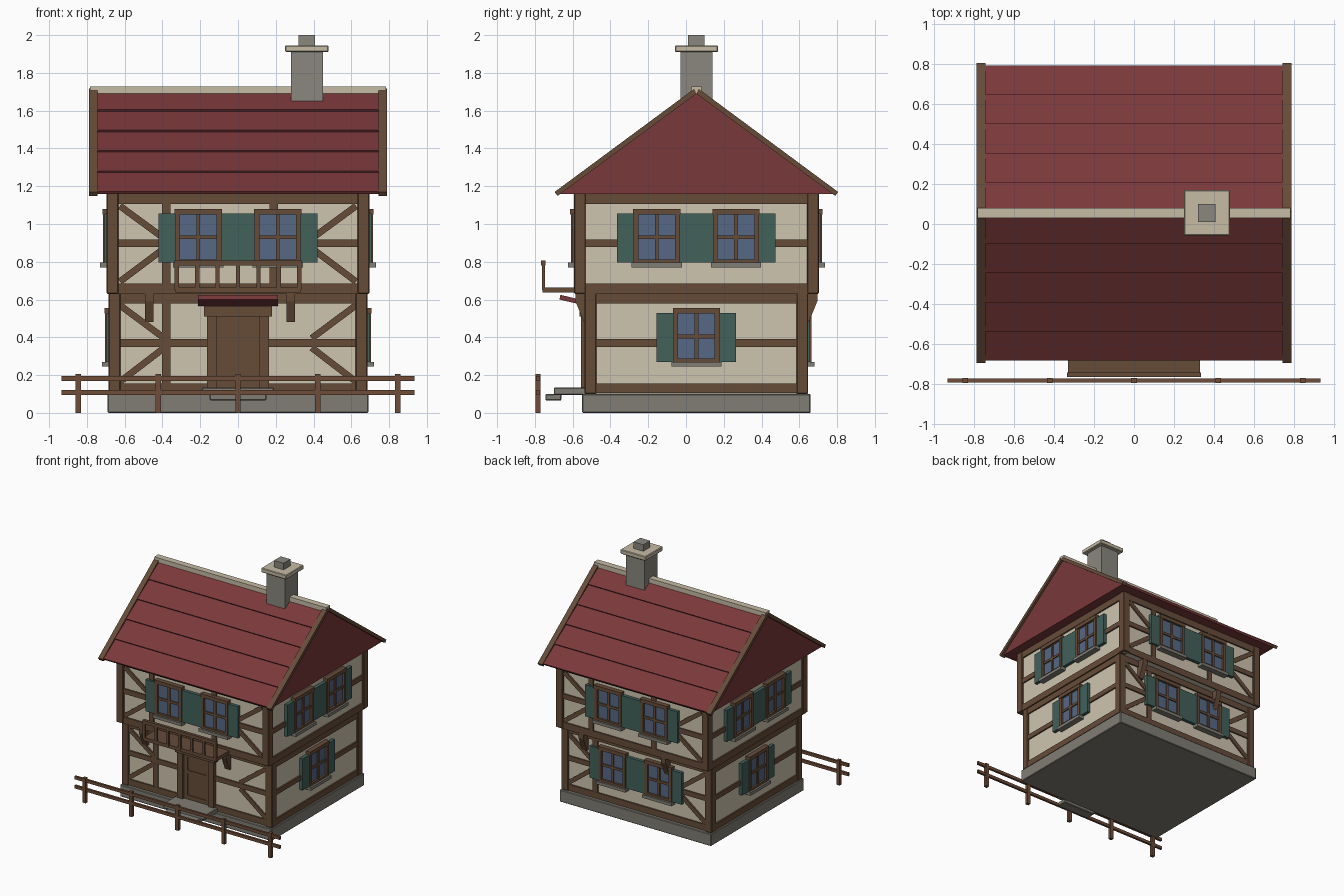
import bpy, bmesh, math
from mathutils import Matrix, Vector

if "Cube" in bpy.data.objects:
    bpy.data.objects.remove(bpy.data.objects["Cube"])

CY = 0.055  # house centre in y


def srgb(r, g, b):
    f = lambda c: c / 12.92 if c <= 0.04045 else ((c + 0.055) / 1.055) ** 2.4
    return (f(r / 255), f(g / 255), f(b / 255), 1)


MATS = {}
for mat_name, rgb in {
    "cream_plaster": (207, 197, 176), "timber_brown": (102, 76, 57), "roof_red": (122, 56, 58),
    "stone_grey": (128, 125, 117), "shutter_green": (66, 97, 90), "glass_blue": (86, 104, 132),
    "cap_cream": (198, 187, 165), "fence_brown": (110, 76, 56), "chimney_grey": (138, 135, 127),
}.items():
    m = bpy.data.materials.new(mat_name)
    m.diffuse_color = srgb(*rgb)
    m.use_nodes = True
    m.node_tree.nodes["Principled BSDF"].inputs["Base Color"].default_value = m.diffuse_color
    MATS[mat_name] = m

PARTS = {}  # part name -> (bmesh, material)


def part(name, mat):
    if name not in PARTS:
        PARTS[name] = (bmesh.new(), mat)
    return PARTS[name][0]


def box(name, mat, x, y, z, mtx=Matrix()):
    """Box from three (min, max) ranges, optionally transformed."""
    c = Vector([(a + b) / 2 for a, b in (x, y, z)])
    s = [abs(b - a) for a, b in (x, y, z)]
    bmesh.ops.create_cube(part(name, mat), size=1,
                          matrix=mtx @ Matrix.Translation(c) @ Matrix.Diagonal((*s, 1)))


def prism(name, mat, pts, x0, x1, mtx=Matrix()):
    """Profile of (y, z) points extruded along x."""
    bm = part(name, mat)
    a = [bm.verts.new(mtx @ Vector((x0, y, z))) for y, z in pts]
    b = [bm.verts.new(mtx @ Vector((x1, y, z))) for y, z in pts]
    faces = [bm.faces.new(a), bm.faces.new(b[::-1])]
    for i in range(len(pts)):
        j = (i + 1) % len(pts)
        faces.append(bm.faces.new((a[j], a[i], b[i], b[j])))
    bmesh.ops.recalc_face_normals(bm, faces=faces)


class Wall:
    """Local wall frame: u along the wall, z up, d outward from the plaster."""

    def __init__(self, turn, dist, half):
        self.m = Matrix.Translation((0, CY, 0)) @ Matrix.Rotation(turn * math.pi / 2, 4, 'Z')
        self.dist, self.half = dist, half

    def bar(self, name, mat, u, z, d):
        box(name, mat, u, (-self.dist - d[1], -self.dist - d[0]), z, self.m)

    def brace(self, u0, z0, u1, z1, w=0.035):
        length, ang = math.hypot(u1 - u0, z1 - z0), math.atan2(z1 - z0, u1 - u0)
        t = (self.m @ Matrix.Translation(((u0 + u1) / 2, -self.dist, (z0 + z1) / 2))
             @ Matrix.Rotation(-ang, 4, 'Y'))
        box("diagonal_braces", "timber_brown", (-length / 2, length / 2), (-0.012, 0.01),
            (-w / 2, w / 2), t)

    def window(self, u, z):
        """Window centred on u with its frame bottom at z."""
        t = "timber_brown"
        self.bar("window_glass", "glass_blue", (u - .1, u + .1), (z + .01, z + .26), (0, .018))
        for s in (-1, 1):
            self.bar("window_frames", t, (u + s * .097, u + s * .122), (z, z + .26), (0, .035))
            self.bar("shutters", "shutter_green", (u + s * .122, u + s * .21), (z, z + .26), (0, .027))
        self.bar("window_frames", t, (u - .125, u + .125), (z + .255, z + .285), (0, .038))
        self.bar("window_frames", t, (u - .1, u + .1), (z, z + .018), (0, .035))
        self.bar("window_bars", t, (u - .01, u + .01), (z + .01, z + .26), (0, .027))
        self.bar("window_bars", t, (u - .1, u + .1), (z + .125, z + .145), (0, .027))
        self.bar("window_sills", "stone_grey", (u - .133, u + .133), (z - .025, z), (0, .05))


# Stone base, plaster storeys
box("foundation", "stone_grey", (-.69, .69), (-.55, .66), (0, .1))
box("lower_walls", "cream_plaster", (-.67, .67), (CY - .575, CY + .575), (.09, .64))
box("upper_walls", "cream_plaster", (-.68, .68), (CY - .63, CY + .63), (.63, 1.17))

# Corner posts
for sx in (-1, 1):
    for sy in (-1, 1):
        for ox, oy, z in ((.685, .592, (.1, .635)), (.695, .648, (.63, 1.165))):
            box("corner_posts", "timber_brown", (sx * (ox - .062), sx * ox),
                (CY + sy * (oy - .062), CY + sy * oy), z)

# Beams, studs and braces on each wall
LOWER_RAILS = ((.105, .155), (.35, .39), (.58, .63))
UPPER_RAILS = ((.63, .685), (.877, .918), (1.105, 1.16))
for turn in range(4):
    long_side = turn % 2 == 0
    lo = Wall(turn, .575 if long_side else .67, .665 if long_side else .58)
    up = Wall(turn, .63 if long_side else .68, .675 if long_side else .635)
    for wall, rails in ((lo, LOWER_RAILS), (up, UPPER_RAILS)):
        for z in rails:
            wall.bar("wall_rails", "timber_brown", (-wall.half, wall.half), z, (-.01, .012))
        if long_side:
            studs = [-.38] if wall is lo else [-.38, .19]
            for u in studs:
                wall.bar("wall_studs", "timber_brown", (u - .022, u + .022),
                         (rails[0][1], rails[2][0]), (-.01, .011))
            for s in (-1, 1):
                wall.brace(s * .625, rails[2][0] - .01, s * .39, rails[1][1] + .005)
                wall.brace(s * .625, rails[0][1] + .01, s * .39, rails[1][0] - .005)
    # Windows: pairs upstairs, single below on the sides, pair below at the back
    for u in (-.21, .21):
        up.window(u, .795)
        if turn == 2:
            lo.window(u, .27)
    if not long_side:
        lo.window(0, .27)
    # Wedge brackets carrying the overhang
    if long_side:
        for u in (-.47, .28):
            prism("overhang_brackets", "timber_brown",
                  [(-.57, .48), (-.595, .48), (-.64, .59), (-.64, .635), (-.57, .635)],
                  u - .022, u + .022, lo.m)

# Door with surround, panel rails and canopy
front = Wall(0, .575, .665)
T = "timber_brown"
front.bar("door", T, (-.118, .118), (.13, .51), (0, .012))
for z in ((.14, .17), (.35, .375), (.485, .51)):
    front.bar("door_rails", T, (-.085, .085), z, (0, .018))
for s in (-1, 1):
    front.bar("door_frame", T, (s * .115, s * .165), (.13, .515), (0, .035))
    front.bar("door_rails", T, (s * .085, s * .115), (.14, .51), (0, .018))
front.bar("door_frame", T, (-.18, .18), (.51, .565), (0, .045))
prism("door_canopy", "roof_red", [(-.67, .6), (-.52, .565), (-.52, .59), (-.665, .625)], -.212, .212)

# Doorsteps
box("doorsteps", "stone_grey", (-.19, .19), (-.7, -.53), (.095, .135))
box("doorsteps", "stone_grey", (-.15, .15), (-.745, -.66), (.065, .1))

# Balcony
box("balcony_floor", T, (-.33, .33), (-.76, -.57), (.637, .665))
box("balcony_rail", T, (-.335, .335), (-.767, -.743), (.78, .808))
for i in range(-3, 4):
    x = i * .108
    box("balcony_balusters", T, (x - .011, x + .011), (-.763, -.747), (.65, .79))

# Roof body, stepped board rows, barge boards, ridge cap
RUN, EAVE, APEX = .73, 1.16, 1.7
prism("roof_body", "roof_red", [(CY - RUN, EAVE), (CY + RUN, EAVE), (CY, APEX)], -.77, .77)
RISE = APEX - EAVE
NORMAL = Vector((RISE, RUN)).normalized()
for s in (-1, 1):
    def slope(t, h):
        """Point a fraction t up the slope, h above it."""
        return (CY + s * (RUN * (1 - t) + NORMAL.x * h), EAVE + RISE * t + NORMAL.y * h)
    for i in range(5):
        a, b = i / 5, (i + 1) / 5
        prism("roof_boards", "roof_red",
              [slope(a, -.003), slope(a, .016), slope(b, .005), slope(b, -.003)], -.748, .748)
    for e in (-1, 1):
        prism("barge_boards", T, [slope(-.012, -.006), slope(-.012, .02), slope(1, .02),
                                  (CY, APEX - .01)], e * .745, e * .788)
box("ridge_cap", "cap_cream", (-.783, .783), (CY - .026, CY + .026), (1.69, 1.728))

# Chimney
box("chimney_stack", "chimney_grey", (.28, .45), (-.03, .14), (1.55, 1.915))
box("chimney_cap", "cap_cream", (.25, .48), (-.058, .17), (1.91, 1.946))
box("chimney_pot", "chimney_grey", (.32, .408), (.011, .099), (1.94, 2.0))

# Front fence
F = "fence_brown"
for z in (.095, .17):
    box("fence_rails", F, (-.935, .935), (-.793, -.775), (z, z + .025))
for i in range(-2, 3):
    x = i * .4225
    box("fence_posts", F, (x - .014, x + .014), (-.797, -.771), (0, .205))

# Turn every collected part into an object
for name, (bm, mat) in PARTS.items():
    bmesh.ops.recalc_face_normals(bm, faces=bm.faces)
    mesh = bpy.data.meshes.new(name)
    bm.to_mesh(mesh)
    bm.free()
    mesh.materials.append(MATS[mat])
    ob = bpy.data.objects.new(name, mesh)
    bpy.context.collection.objects.link(ob)
    if name in ("foundation", "doorsteps", "corner_posts", "chimney_cap"):
        bev = ob.modifiers.new("soft_edge", 'BEVEL')
        bev.width, bev.segments = .005, 1
